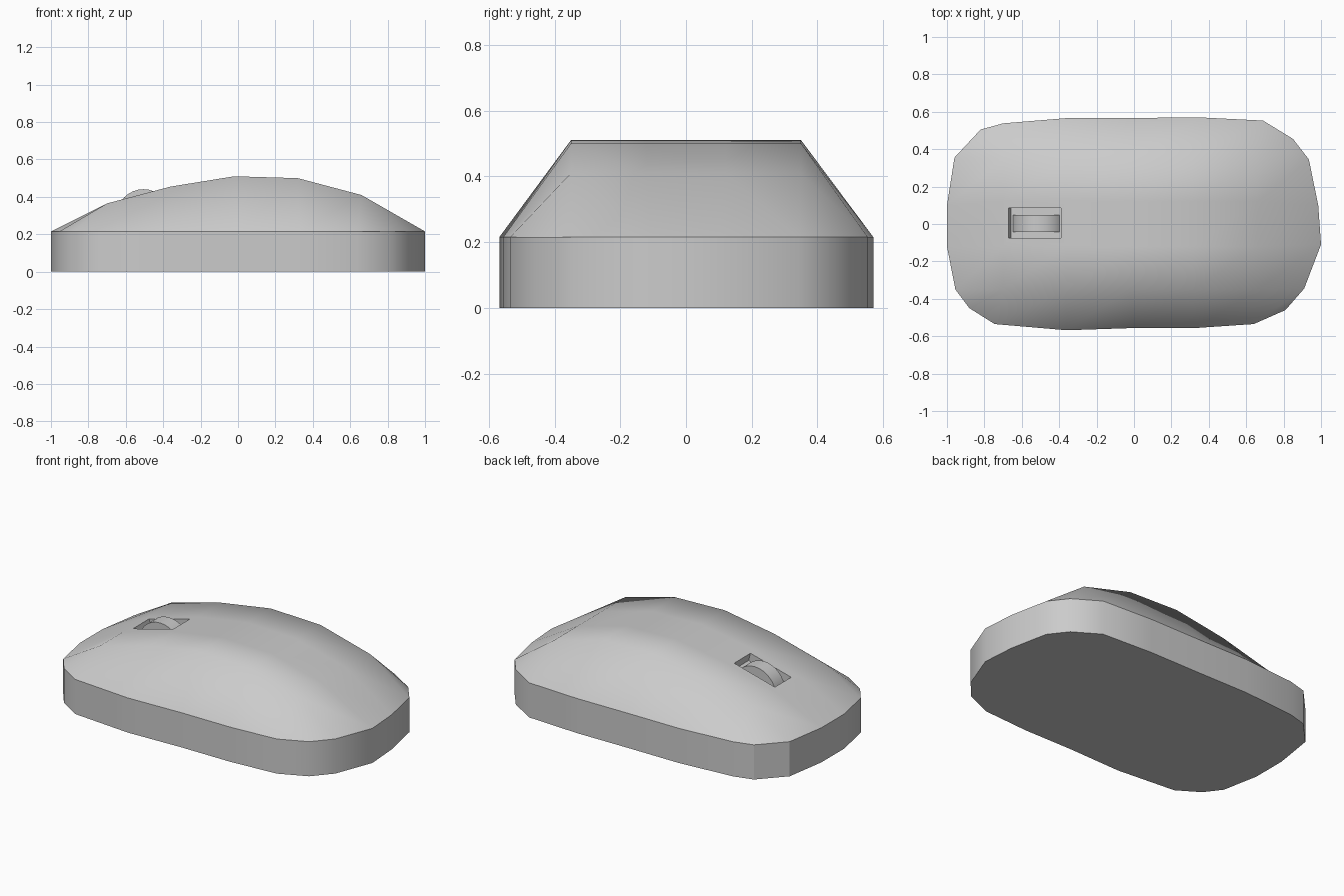
import bpy, bmesh, math
from mathutils import Matrix, Vector

if "Cube" in bpy.data.objects:
    bpy.data.objects.remove(bpy.data.objects["Cube"])


def link(name, bm):
    me = bpy.data.meshes.new(name)
    bm.normal_update()
    bm.to_mesh(me)
    bm.free()
    ob = bpy.data.objects.new(name, me)
    bpy.context.collection.objects.link(ob)
    return ob


# Body outline, one list per side of a 6 x 5 face grid (front and back include corners)
BACK = [(-.82, .505), (-.70, .538), (-.35, .567), (0, .567), (.35, .57), (.69, .553), (.85, .455)]
FRONT = [(-.88, -.45), (-.745, -.535), (-.36, -.568), (0, -.556), (.33, -.556), (.64, -.535), (.81, -.46)]
LEFT = [(-.955, -.35), (-1, -.12), (-1, .10), (-.96, .355)]
RIGHT = [(.91, -.345), (1, -.11), (.985, .10), (.935, .345)]
RIM = .215
# Dome profile along the length and rows across the width
CREST = [(-.70, .365), (-.36, .455), (-.02, .51), (.32, .50), (.66, .41)]
ROWS = [-.35, -.12, .12, .35]

bm = bmesh.new()
grid = [[bm.verts.new((x, y, RIM)) for x, y in FRONT]]
for i, y in enumerate(ROWS):
    inner = [(x, y, z) for x, z in CREST]
    grid.append([bm.verts.new(p) for p in [(*LEFT[i], RIM)] + inner + [(*RIGHT[i], RIM)]])
grid.append([bm.verts.new((x, y, RIM)) for x, y in BACK])
for a, b in zip(grid, grid[1:]):
    for i in range(6):
        bm.faces.new((a[i], a[i + 1], b[i + 1], b[i]))

# Vertical side wall and flat underside
rim = grid[0] + [r[-1] for r in grid[1:-1]] + grid[-1][::-1] + [r[0] for r in grid[-2:0:-1]]
foot = [bm.verts.new((v.co.x, v.co.y, 0)) for v in rim]
n = len(rim)
for i in range(n):
    j = (i + 1) % n
    bm.faces.new((foot[i], foot[j], rim[j], rim[i]))
bm.faces.new(foot[::-1])
bm.normal_update()
for f in bm.faces:
    f.smooth = True
for e in bm.edges:
    low = [v.co.z < RIM + .001 for v in e.verts]
    on_rim = all(low) and abs(e.verts[0].co.z - e.verts[1].co.z) < .001
    upright = all(low) and not on_rim
    e.smooth = not (on_rim or (upright and e.calc_face_angle() > math.radians(30)))
body = link("mouse_body", bm)

# Wheel slot, cut square to the sloping top
tilt = math.atan2(.09, .34)
surface = Vector((-.53, .005, .41))
bm = bmesh.new()
bmesh.ops.create_cube(bm, size=1, matrix=Matrix.Translation(surface)
                      @ Matrix.Rotation(-tilt, 4, 'Y')
                      @ Matrix.Translation((0, 0, .05))
                      @ Matrix.Diagonal((.289, .16, .20, 1)))
slot = link("wheel_slot_cutter", bm)
slot.hide_render = True
slot.hide_viewport = True
cut = body.modifiers.new("wheel_slot", 'BOOLEAN')
cut.operation = 'DIFFERENCE'
cut.solver = 'EXACT'
cut.object = slot

# Scroll wheel
bm = bmesh.new()
bmesh.ops.create_cone(bm, cap_ends=True, segments=32, radius1=.146, radius2=.146, depth=.09,
                      matrix=Matrix.Translation((-.505, .002, .295)) @ Matrix.Rotation(math.pi / 2, 4, 'X'))
for f in bm.faces:
    f.smooth = len(f.verts) == 4
link("scroll_wheel", bm)
